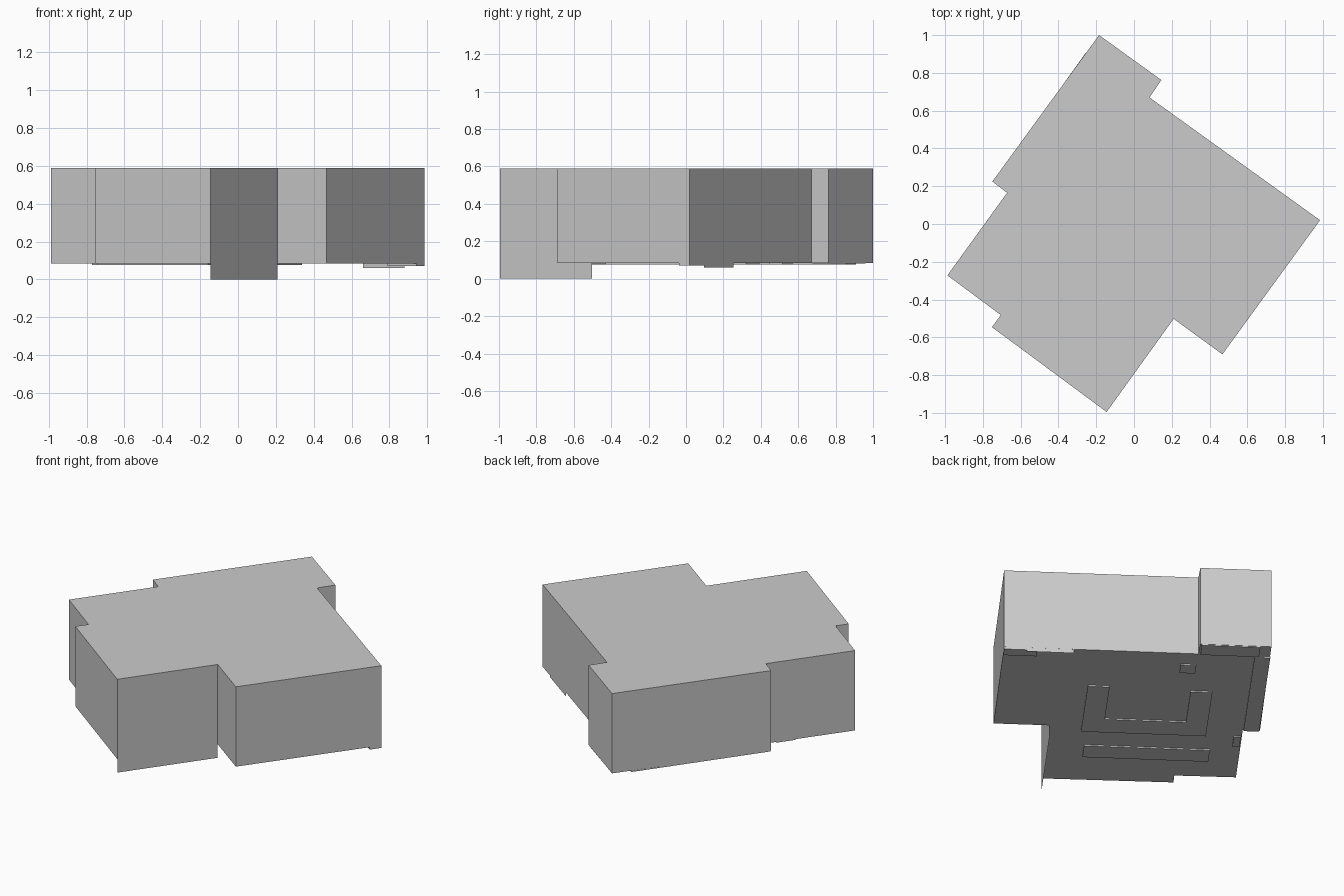
import bpy, bmesh
from mathutils import Vector

if "Cube" in bpy.data.objects:
    bpy.data.objects.remove(bpy.data.objects["Cube"])

BASE, TOP = 0.085, 0.588

# Building grid: u runs along the long north-east wall, w runs inward from it
ORIGIN = Vector((0.985, 0.02))
U = Vector((-0.812, 0.583))
W = Vector((-0.583, -0.812))


def grid(u, w):
    return tuple(ORIGIN + U * u + W * w)


def prism(name, outline, z0, z1):
    """Extrude a plan outline between two heights."""
    bm = bmesh.new()
    face = bm.faces.new([bm.verts.new((x, y, z0)) for x, y in outline])
    ext = bmesh.ops.extrude_face_region(bm, geom=[face], use_keep_orig=True)
    for v in ext["geom"]:
        if isinstance(v, bmesh.types.BMVert):
            v.co.z = z1
    bmesh.ops.recalc_face_normals(bm, faces=bm.faces)
    return finish(name, bm)


def sheet(name, a, b, z0, z1):
    """Single upright wall sheet between two plan points."""
    bm = bmesh.new()
    pts = [(*a, z0), (*b, z0), (*b, z1), (*a, z1)]
    bm.faces.new([bm.verts.new(p) for p in pts])
    return finish(name, bm)


def finish(name, bm):
    mesh = bpy.data.meshes.new(name)
    bm.to_mesh(mesh)
    bm.free()
    obj = bpy.data.objects.new(name, mesh)
    bpy.context.collection.objects.link(obj)
    return obj


def rect(u0, u1, w0, w1):
    return [grid(u0, w0), grid(u1, w0), grid(u1, w1), grid(u0, w1)]


# Main block with notched corners
footprint = [(-0.185, 1.0), (-0.75, 0.225), (-0.672, 0.165), (-0.988, -0.272),
             (-0.705, -0.482), (-0.752, -0.546), (-0.145, -0.995), (0.21, -0.502),
             (0.468, -0.69), (0.985, 0.02), (0.082, 0.67), (0.145, 0.762)]
prism("building_block", footprint, BASE, TOP)

# Wall sheets hanging below the underside
sheet("front_skirt_wall", (-0.145, -0.995), (0.21, -0.502), 0, BASE)
sheet("back_edge_strip", grid(0.13, 0), grid(0.40, 0), 0.06, BASE)

# Shallow raised panels on the underside
panels = {
    "corner_panel": (0, 0.19, 0, 0.07, 0.07),
    "long_bar_panel": (0.54, 1.26, 1.08, 1.21, 0.077),
    "small_panel": (1.02, 1.11, 0.12, 0.21, 0.077),
    "side_panel": (1.385, 1.425, 0.915, 1.03, 0.077),
    "wing_strip": (1.435, 1.525, 0.0, 0.845, 0.077),
    "wing_end_band": (1.125, 1.46, -0.11, 0.0, 0.08),
}
for name, (u0, u1, w0, w1, z) in panels.items():
    prism(name, rect(u0, u1, w0, w1), z, BASE)

# U-shaped panel in the middle of the underside
u_shape = [(0.51, 0.40), (0.635, 0.40), (0.635, 0.77), (1.10, 0.77),
           (1.10, 0.42), (1.225, 0.42), (1.225, 0.92), (0.51, 0.92)]
prism("u_shaped_panel", [grid(*p) for p in u_shape], 0.077, BASE)
